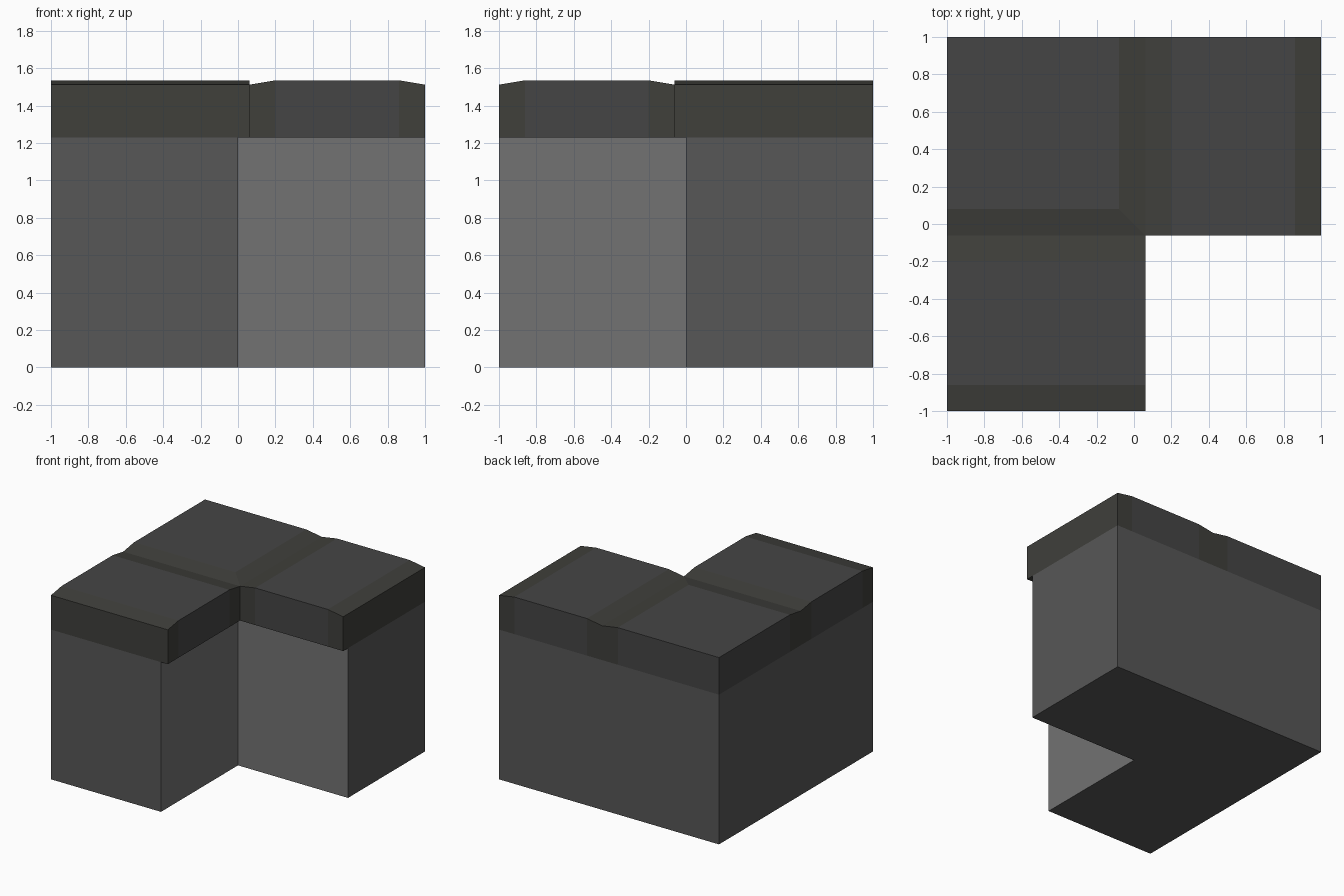
import bpy, bmesh

if "Cube" in bpy.data.objects:
    bpy.data.objects.remove(bpy.data.objects["Cube"])

WALL_TOP, CAP_EDGE, CAP_TOP = 1.23, 1.512, 1.535
LIP = 0.062


def material(name, rgb):
    m = bpy.data.materials.new(name)
    m.diffuse_color = (*rgb, 1)
    m.use_nodes = True
    m.node_tree.nodes["Principled BSDF"].inputs["Base Color"].default_value = m.diffuse_color
    return m


def finish(name, bm, mats):
    bmesh.ops.recalc_face_normals(bm, faces=bm.faces[:])
    me = bpy.data.meshes.new(name)
    bm.to_mesh(me)
    bm.free()
    for m in mats:
        me.materials.append(m)
    ob = bpy.data.objects.new(name, me)
    bpy.context.collection.objects.link(ob)
    return ob


def extrude(bm, dz):
    r = bmesh.ops.extrude_face_region(bm, geom=bm.faces[:])
    verts = [g for g in r["geom"] if isinstance(g, bmesh.types.BMVert)]
    bmesh.ops.translate(bm, vec=(0, 0, dz), verts=verts)
    return verts


inner = material("wall_face", (0.17, 0.17, 0.17))
outer = material("wall_end", (0.095, 0.095, 0.095))
cap_flat = material("cap_stone", (0.06, 0.06, 0.06))
cap_worn = material("cap_chamfer", (0.05, 0.05, 0.044))

# L-shaped wall, lighter on the two inner faces
bm = bmesh.new()
plan = [(-1, -1), (0, -1), (0, 0), (1, 0), (1, 1), (-1, 1)]
bm.faces.new([bm.verts.new((x, y, 0)) for x, y in plan])
extrude(bm, WALL_TOP)
for f in bm.faces:
    c = f.calc_center_median()
    side = abs(c.z - WALL_TOP / 2) < 0.01
    on_inner = (abs(c.x) < 0.01 and c.y < 0) or (abs(c.y) < 0.01 and c.x > 0)
    f.material_index = 0 if side and on_inner else 1
finish("corner_wall", bm, [inner, outer])

# Cap top: stations along one arm (position, inner edge y, height),
# reflected across the diagonal to make the other arm
stations = [(-0.08, 0.08, CAP_TOP), (LIP, -LIP, CAP_EDGE), (0.2, -LIP, CAP_TOP),
            (0.86, -LIP, CAP_TOP), (1, -LIP, CAP_EDGE)]
bm = bmesh.new()
for a, b in zip(stations, stations[1:]):
    strip = [(a[0], a[1], a[2]), (b[0], b[1], b[2]), (b[0], 1, b[2]), (a[0], 1, a[2])]
    bm.faces.new([bm.verts.new(p) for p in strip])
    bm.faces.new([bm.verts.new((-y, -x, z)) for x, y, z in reversed(strip)])
bm.faces.new([bm.verts.new((x, y, CAP_TOP)) for x, y in
              [(-1, 0.08), (-0.08, 0.08), (-0.08, 1), (-1, 1)]])
bmesh.ops.remove_doubles(bm, verts=bm.verts[:], dist=0.001)

# Thicken the cap down to a flat underside
for v in extrude(bm, -0.2):
    v.co.z = WALL_TOP

# Worn tint on chamfers, joint and ends
for f in bm.faces:
    c = f.calc_center_median()
    s = max(c.x, -c.y)
    f.material_index = 1 if -0.08 < s < 0.2 or s > 0.86 else 0
finish("wall_cap", bm, [cap_flat, cap_worn])
